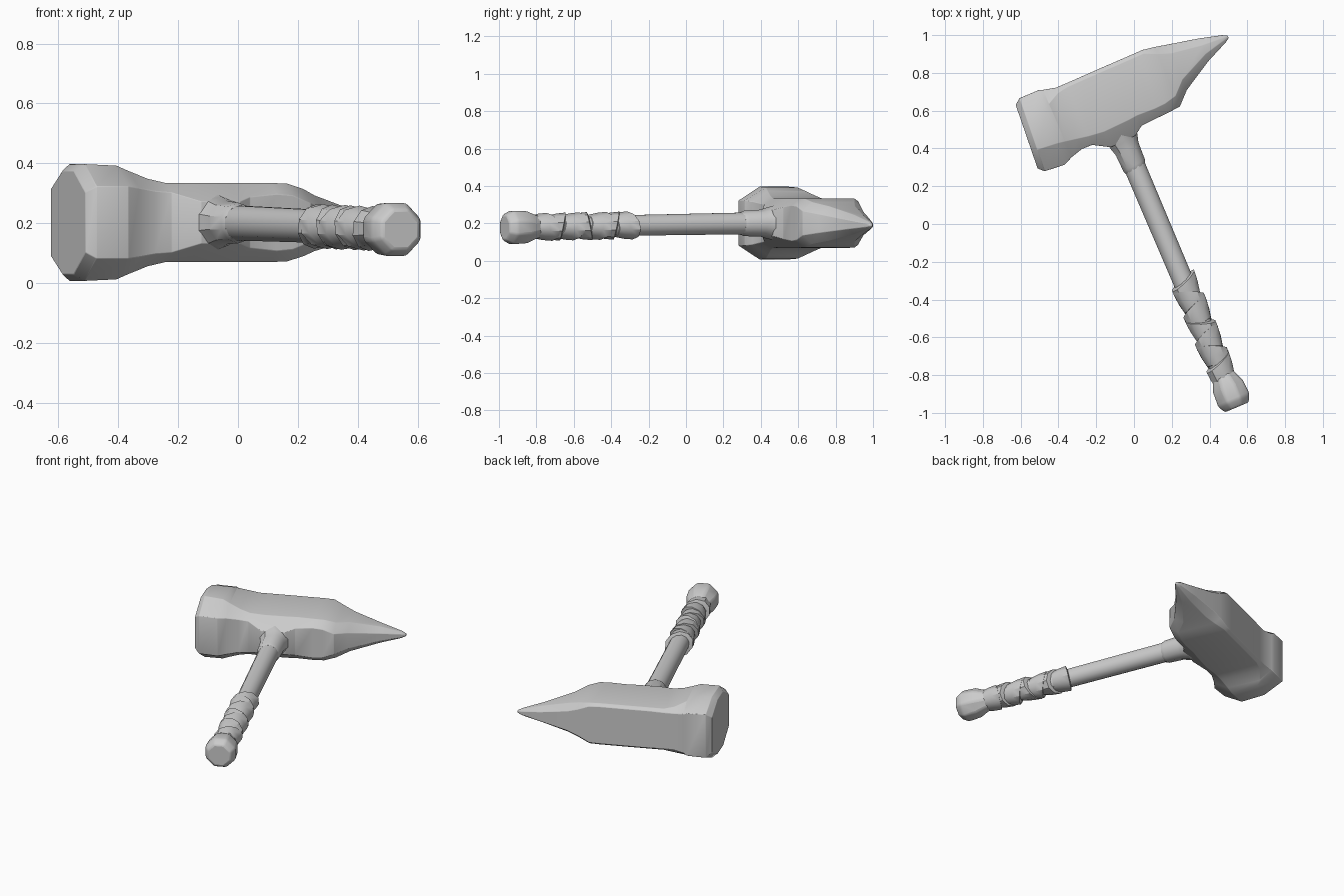
import bpy, bmesh, math
from mathutils import Matrix, Vector

metal = bpy.data.materials.new("plain_grey")
metal.diffuse_color = (0.6, 0.6, 0.6, 1)

# Tool frame: local x runs along the head, local y up the handle
TURN = Matrix.Rotation(math.radians(23), 4, 'Z')
HANDLE_X = 0.122


def handle_z(t):
    return 0.178 + 0.016 * (t + 1.1)


def loft(name, rings, bevel=0, angle=35):
    """Skin a list of point rings and cap both ends."""
    bm = bmesh.new()
    loops = [[bm.verts.new(TURN @ Vector(p)) for p in ring] for ring in rings]
    n = len(loops[0])
    for a, b in zip(loops, loops[1:]):
        for i in range(n):
            j = (i + 1) % n
            bm.faces.new((a[i], a[j], b[j], b[i]))
    bm.faces.new(loops[0][::-1])
    bm.faces.new(loops[-1])
    bmesh.ops.recalc_face_normals(bm, faces=bm.faces)
    mesh = bpy.data.meshes.new(name)
    bm.to_mesh(mesh)
    bm.free()
    mesh.materials.append(metal)
    ob = bpy.data.objects.new(name, mesh)
    bpy.context.collection.objects.link(ob)
    if bevel:
        mod = ob.modifiers.new("soft_edges", 'BEVEL')
        mod.width = bevel
        mod.segments = 2
        mod.angle_limit = math.radians(28)
    bpy.ops.object.select_all(action='DESELECT')
    ob.select_set(True)
    bpy.context.view_layer.objects.active = ob
    bpy.ops.object.shade_smooth_by_angle(angle=math.radians(angle))
    return ob


def ring(t, r, sides=12, tilt=0, lean=0, flat=1.0):
    """A ring around the handle, optionally slanted in plan and in height."""
    pts = []
    for i in range(sides):
        a = 2 * math.pi * (i + 0.5) / sides
        x, z = r * math.cos(a), r * flat * math.sin(a)
        pts.append((HANDLE_X + x, t + tilt * x + lean * z, handle_z(t) + z))
    return pts


# Head: position, front, back, half height, front/back edge half height,
# front/back chamfer depth
sections = [
    (-0.343, 0.470, 0.825, 0.172, 0.100, 0.110, 0.12, 0.12),
    (-0.312, 0.442, 0.850, 0.195, 0.120, 0.138, 0.12, 0.13),
    (-0.200, 0.432, 0.850, 0.190, 0.120, 0.135, 0.12, 0.12),
    (-0.165, 0.455, 0.842, 0.172, 0.115, 0.125, 0.09, 0.08),
    (-0.100, 0.473, 0.826, 0.146, 0.105, 0.115, 0.06, 0.03),
    (-0.040, 0.472, 0.826, 0.132, 0.100, 0.115, 0.05, 0.02),
    (0.046, 0.422, 0.827, 0.132, 0.070, 0.118, 0.09, 0.02),
    (0.190, 0.428, 0.829, 0.132, 0.070, 0.118, 0.09, 0.02),
    (0.240, 0.463, 0.829, 0.132, 0.085, 0.118, 0.06, 0.02),
    (0.340, 0.469, 0.830, 0.132, 0.095, 0.118, 0.05, 0.02),
    (0.400, 0.472, 0.831, 0.130, 0.090, 0.115, 0.05, 0.02),
    (0.467, 0.478, 0.820, 0.112, 0.065, 0.085, 0.06, 0.04),
    (0.535, 0.544, 0.805, 0.093, 0.050, 0.062, 0.06, 0.05),
    (0.700, 0.640, 0.770, 0.052, 0.025, 0.030, 0.04, 0.04),
    (0.820, 0.694, 0.738, 0.020, 0.010, 0.010, 0.015, 0.015),
    (0.846, 0.710, 0.724, 0.007, 0.004, 0.004, 0.005, 0.005),
]
rings = []
for s, t0, t1, h, e0, e1, c0, c1 in sections:
    half = [(t0, e0), (t0 + c0, h), (t1 - c1, h), (t1, e1)]
    outline = half + [(t, -z) for t, z in reversed(half)]
    # The striking face slants slightly backwards
    slant = 0.07 if s < -0.18 else 0
    mid = 0.202 if s < 0.45 else 0.202 - 0.012 * (s - 0.45) / 0.4
    rings.append([(s + slant * (t - 0.64), t, mid + z) for t, z in outline])
loft("hammer_head", rings, bevel=0.012, angle=40)

# Shaft
loft("handle_shaft", [ring(t, r) for t, r in
                      ((-0.97, 0.055), (-0.38, 0.057), (0.28, 0.060), (0.50, 0.062))])

# Collar where the shaft enters the head
loft("handle_collar", [ring(t, r, 10, 0.12) for t, r in
                       ((0.265, 0.060), (0.285, 0.068), (0.38, 0.072),
                        (0.42, 0.084), (0.47, 0.095))])

# Grip wrapping: overlapping bands slanted to alternate sides
BANDS = 7
for i in range(BANDS):
    t = -0.40 - 0.078 * i
    side = 1 if i % 2 == 0 else -1
    tilt, lean = 0.38 * side, 0.22 * (1 if i % 3 else -1)
    profile = ((0.028, 0.058), (0.022, 0.079), (-0.03, 0.074), (-0.085, 0.062))
    loft("grip_band_%d" % (i + 1),
         [ring(t + d, r, 10, tilt, lean, 0.95) for d, r in profile])

# Pommel
loft("pommel", [ring(t, r, 8) for t, r in
                ((-0.90, 0.058), (-0.945, 0.074), (-0.985, 0.092), (-1.065, 0.097),
                 (-1.106, 0.074))], bevel=0.01, angle=40)
